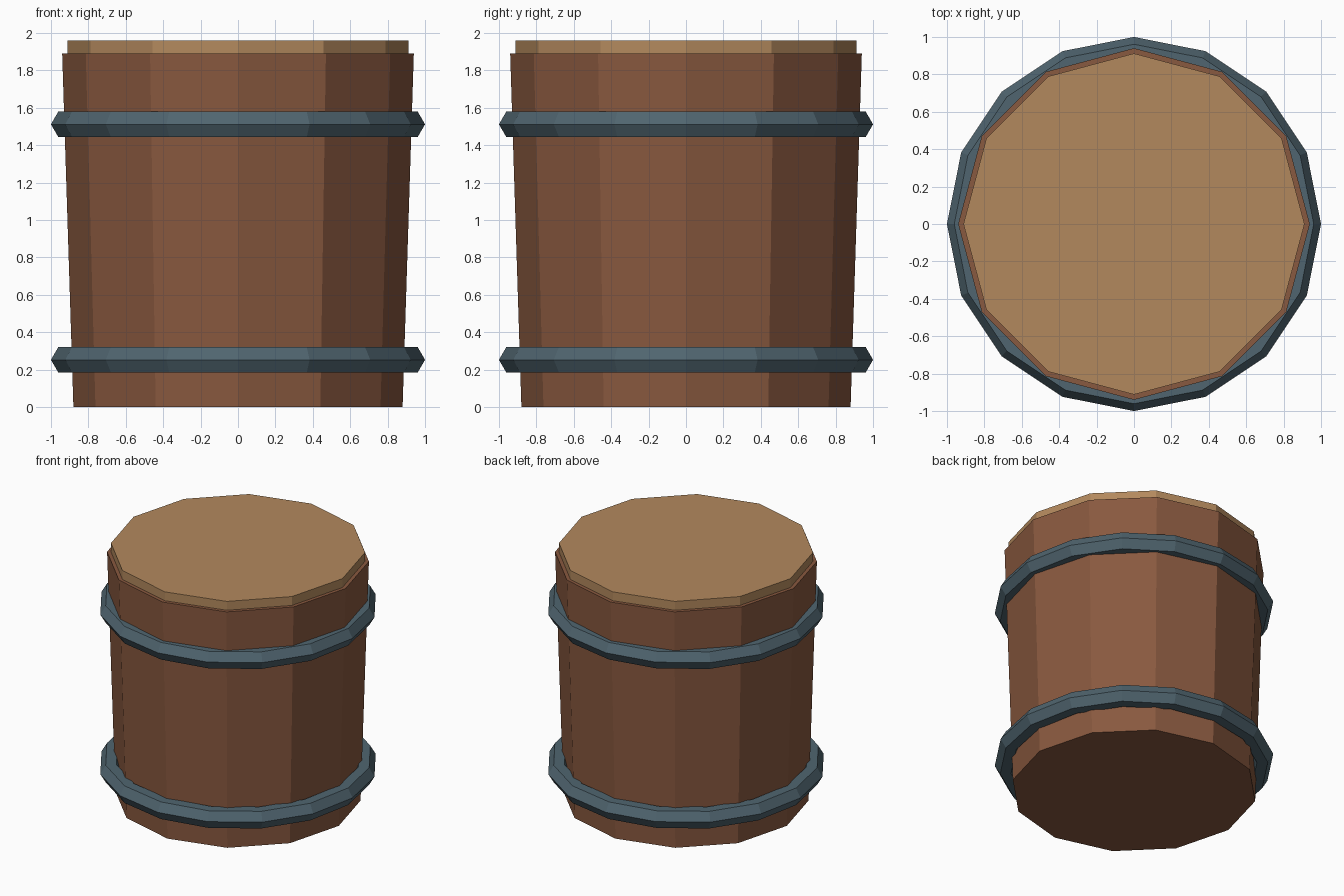
import bpy

if "Cube" in bpy.data.objects:
    bpy.data.objects.remove(bpy.data.objects["Cube"])


def material(name, rgb):
    m = bpy.data.materials.new(name)
    m.diffuse_color = (*rgb, 1.0)
    m.use_nodes = True
    m.node_tree.nodes["Principled BSDF"].inputs["Base Color"].default_value = m.diffuse_color
    return m


wood = material("dark_wood", (0.25, 0.10, 0.05))
pale_wood = material("pale_wood", (0.45, 0.25, 0.11))
metal = material("metal", (0.08, 0.13, 0.16))


def finish(name, mat):
    obj = bpy.context.object
    obj.name = name
    obj.data.materials.append(mat)
    bpy.ops.object.shade_flat()


def drum(name, r_bottom, r_top, z0, z1, mat):
    bpy.ops.mesh.primitive_cone_add(vertices=12, radius1=r_bottom, radius2=r_top,
                                    depth=z1 - z0, location=(0, 0, (z0 + z1) / 2))
    finish(name, mat)


# Tapered body and the lid set into its top
drum("barrel_body", 0.88, 0.94, 0.0, 1.89, wood)
drum("lid", 0.912, 0.912, 1.82, 1.96, pale_wood)

# Two hoops with a hexagonal section
for name, z in (("lower_hoop", 0.253), ("upper_hoop", 1.512)):
    bpy.ops.mesh.primitive_torus_add(major_segments=16, minor_segments=6,
                                     major_radius=0.922, minor_radius=0.078,
                                     location=(0, 0, z))
    finish(name, metal)
